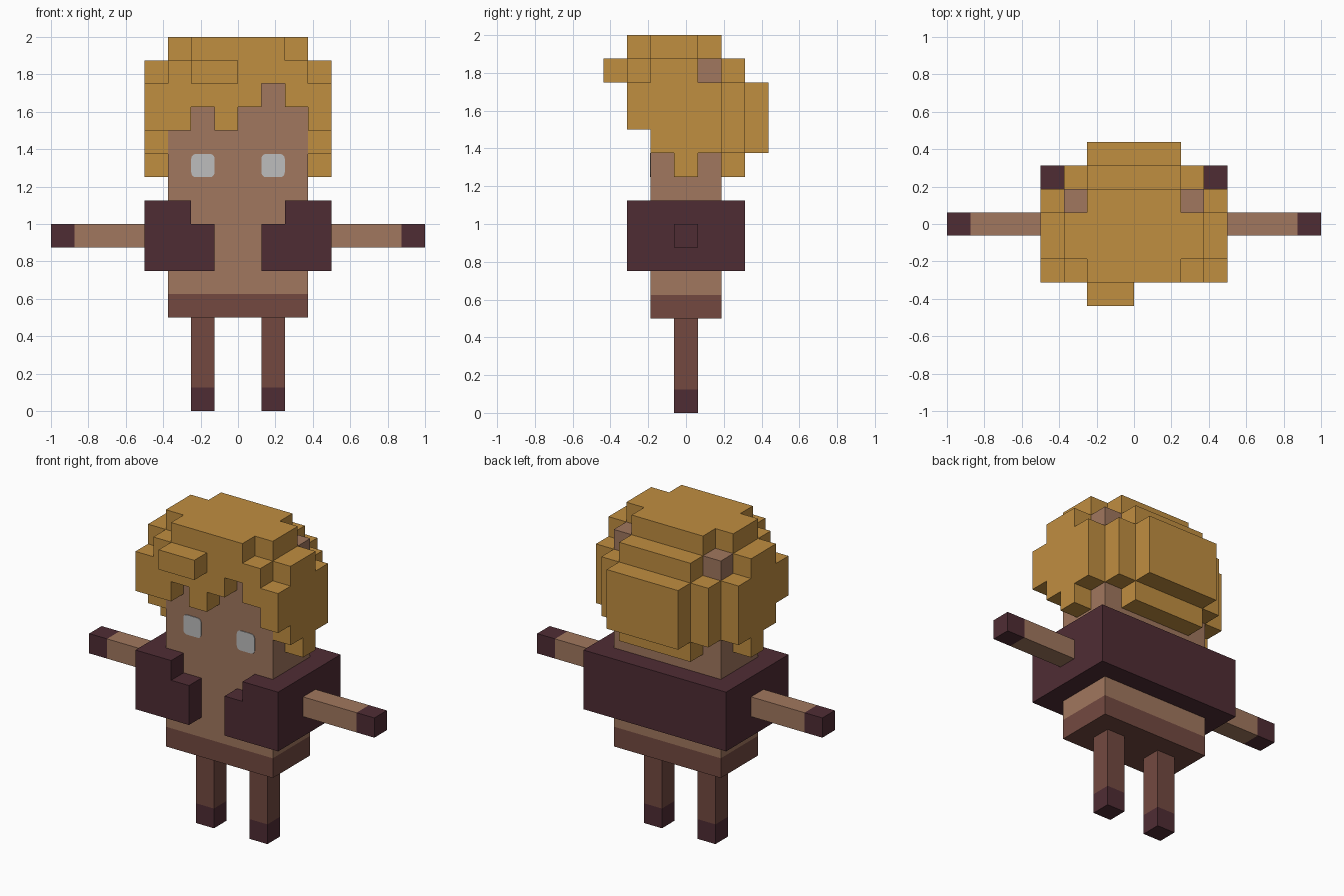
import bpy, bmesh
from mathutils import Vector
from math import pi

cube = bpy.data.objects.get("Cube")
if cube:
    bpy.data.objects.remove(cube, do_unlink=True)

U = 0.125  # size of one block


def material(name, rgb):
    lin = [c / 255 / 12.92 if c <= 10 else ((c / 255 + 0.055) / 1.055) ** 2.4 for c in rgb]
    m = bpy.data.materials.new(name)
    m.use_nodes = True
    m.diffuse_color = (*lin, 1)
    bsdf = next(n for n in m.node_tree.nodes if n.type == 'BSDF_PRINCIPLED')
    bsdf.inputs["Base Color"].default_value = (*lin, 1)
    bsdf.inputs["Roughness"].default_value = 0.9
    return m


SKIN = material("skin", (161, 119, 94))
HAIR = material("golden_hair", (192, 142, 64))
DARK = material("dark_maroon", (79, 44, 52))
BROWN = material("red_brown", (115, 73, 64))
EYE = material("light_grey", (189, 189, 189))


def finish(name, bm, mat):
    mesh = bpy.data.meshes.new(name)
    bm.to_mesh(mesh)
    bm.free()
    mesh.materials.append(mat)
    ob = bpy.data.objects.new(name, mesh)
    bpy.context.collection.objects.link(ob)
    return ob


def box(name, mat, x0, x1, y0, y1, z0, z1, bevel=0):
    """Plain block given by its bounds in block units; bevel rounds the front outline."""
    bm = bmesh.new()
    bmesh.ops.create_cube(bm, size=1)
    for v in bm.verts:
        v.co = Vector(((x0 + x1) / 2 + v.co.x * (x1 - x0),
                       (y0 + y1) / 2 + v.co.y * (y1 - y0),
                       (z0 + z1) / 2 + v.co.z * (z1 - z0))) * U
    if bevel:
        edges = [e for e in bm.edges
                 if abs((e.verts[0].co - e.verts[1].co).normalized().y) > 0.9]
        bmesh.ops.bevel(bm, geom=edges, offset=bevel, segments=3, profile=0.5, affect='EDGES')
    return finish(name, bm, mat)


def pair(name, mat, x0, x1, *rest, **kw):
    """The same block on both sides."""
    box("left_" + name, mat, x0, x1, *rest, **kw)
    box("right_" + name, mat, -x1, -x0, *rest, **kw)


def cells(boxes):
    """All unit blocks covered by a list of bounds."""
    return {(x0 + i, y0 + j, z0 + k)
            for x0, x1, y0, y1, z0, z1 in boxes
            for i in range(int(x1 - x0))
            for j in range(int(y1 - y0))
            for k in range(int(z1 - z0))}


def blocks(name, mat, boxes, core):
    """Stepped shell of joined blocks wrapped around a solid core."""
    core = cells([core])
    shell = cells(boxes) - core
    solid = shell | core
    bm = bmesh.new()
    verts = {}
    for cell in shell:
        for axis in range(3):
            for side in (0, 1):
                near = list(cell)
                near[axis] += 2 * side - 1
                if tuple(near) in solid:
                    continue
                ring = []
                for a, b in ((0, 0), (1, 0), (1, 1), (0, 1)):
                    p = list(cell)
                    p[axis] += side
                    p[(axis + 1) % 3] += a
                    p[(axis + 2) % 3] += b
                    p = tuple(p)
                    if p not in verts:
                        verts[p] = bm.verts.new(Vector(p) * U)
                    ring.append(verts[p])
                bm.faces.new(ring if side else ring[::-1])
    # Merge the unit squares into large flat faces
    bmesh.ops.dissolve_limit(bm, angle_limit=pi / 180, verts=bm.verts[:], edges=bm.edges[:])
    return finish(name, bm, mat)


# Body, head and shorts
CORE = (-3, 3, -1.5, 1.5, 4, 15)
box("head_and_torso", SKIN, -3, 3, -1.5, 1.5, 5, 15)
box("shorts", BROWN, -3, 3, -1.5, 1.5, 4, 5)

# Limbs
pair("leg", BROWN, 1, 2, -0.5, 0.5, 1, 4)
pair("foot", DARK, 1, 2, -0.5, 0.5, 0, 1)
pair("arm", SKIN, 4, 7, -0.5, 0.5, 7, 8)
pair("hand", DARK, 7, 8, -0.5, 0.5, 7, 8)

# Eyes
pair("eye", EYE, 1, 2, -1.53, -1.5, 10, 11, bevel=0.025)

# Open vest
blocks("vest", DARK, [
    (-4, 4, -1.5, 2.5, 6, 9),       # back and sides
    (-4, -1, -2.5, -1.5, 6, 8),     # front panels
    (1, 4, -2.5, -1.5, 6, 8),
    (-4, -2, -2.5, -1.5, 8, 9),     # shoulders
    (2, 4, -2.5, -1.5, 8, 9),
], CORE)

# Hair
blocks("hair", HAIR, [
    (-3, 3, -1.5, 0.5, 15, 16),     # crown
    (-2, 2, -2.5, 1.5, 15, 16),
    (-4, 4, -1.5, 0.5, 14, 15),     # upper ring
    (-3, 3, -2.5, 1.5, 14, 15),
    (-2, 2, -2.5, 2.5, 14, 15),
    (-2, 0, -3.5, -2.5, 14, 15),    # forelock
    (-4, 4, -1.5, 1.5, 11, 14),     # sides
    (-3, 3, -1.5, 2.5, 11, 14),     # back
    (-2, 2, 1.5, 3.5, 11, 14),
    (-2, 2, 1.5, 2.5, 10, 11),      # nape
    (-4, 4, -0.5, 0.5, 10, 11),     # sideburns
    (-4, 1, -2.5, -1.5, 13, 14),    # fringe
    (2, 4, -2.5, -1.5, 13, 14),
    (-4, -2, -2.5, -1.5, 12, 13),
    (-1, 0, -2.5, -1.5, 12, 13),
    (3, 4, -2.5, -1.5, 12, 13),
], CORE)
